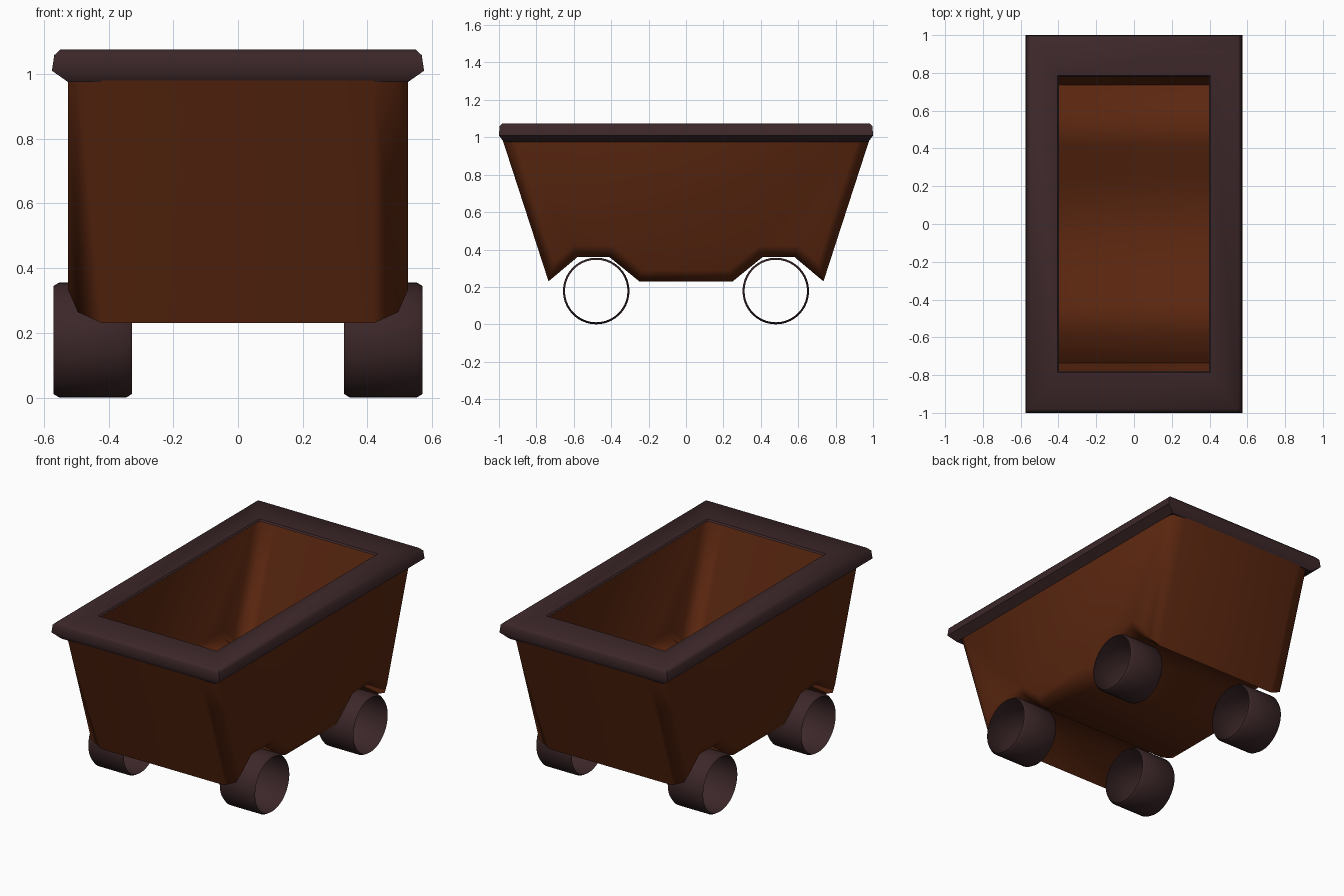
import bpy, bmesh, math

if "Cube" in bpy.data.objects:
    bpy.data.objects.remove(bpy.data.objects["Cube"])


def material(name, rgb):
    m = bpy.data.materials.new(name)
    m.diffuse_color = (*rgb, 1)
    m.use_nodes = True
    m.node_tree.nodes["Principled BSDF"].inputs["Base Color"].default_value = m.diffuse_color
    return m


rust = material("rust_brown", (0.105, 0.020, 0.005))
iron = material("dark_iron", (0.045, 0.020, 0.022))


def finish(bm, name, mat, angle):
    bmesh.ops.recalc_face_normals(bm, faces=bm.faces)
    me = bpy.data.meshes.new(name)
    bm.to_mesh(me)
    bm.free()
    me.materials.append(mat)
    ob = bpy.data.objects.new(name, me)
    bpy.context.collection.objects.link(ob)
    bpy.ops.object.select_all(action='DESELECT')
    ob.select_set(True)
    bpy.context.view_layer.objects.active = ob
    bpy.ops.object.shade_smooth_by_angle(angle=math.radians(angle))
    return ob


def bridge(bm, rings, closed):
    """Join matching vertex rings with quads."""
    for a, b in zip(rings, rings[1:]):
        n = len(a)
        for i in range(n if closed else n - 1):
            j = (i + 1) % n
            bm.faces.new((a[i], a[j], b[j], b[i]))


# Tub: open-topped thin shell; side outline (y, z) with inset direction (dy, dz)
HALF = [(-0.98, 0.985, 1.05, 0.0), (-0.735, 0.23, 0.49, 1.71),
        (-0.58, 0.36, -0.36, 1.0), (-0.41, 0.36, 0.34, 1.0),
        (-0.25, 0.23, 0.34, 1.0)]
OUTLINE = HALF + [(-y, z, -dy, dz) for y, z, dy, dz in reversed(HALF)]
SECTIONS = [(0.42, 0.0), (0.495, 0.02), (0.525, 0.06)]   # x, inset
SECTIONS = [(-x, d) for x, d in reversed(SECTIONS)] + SECTIONS
bm = bmesh.new()
rings = [[bm.verts.new((x, y + dy * d, z + dz * d)) for y, z, dy, dz in OUTLINE]
         for x, d in SECTIONS]
bridge(bm, rings, False)
bm.faces.new(rings[0])
bm.faces.new(rings[-1])
finish(bm, "tub", rust, 60)

# Rim: rectangular frame swept from half-width, half-length, height
RIM = [(0.525, 0.975, 0.975), (0.575, 1.0, 1.01), (0.568, 0.997, 1.058),
       (0.55, 0.982, 1.075), (0.405, 0.785, 1.075), (0.397, 0.777, 1.065)]
bm = bmesh.new()
rings = [[bm.verts.new((sx * x, sy * y, z))
          for sx, sy in ((-1, -1), (1, -1), (1, 1), (-1, 1))] for x, y, z in RIM]
bridge(bm, rings + rings[:1], True)
finish(bm, "rim", iron, 50)

# Wheels: open tubes with chamfered ends
WHEEL = [(0.328, 0.167), (0.346, 0.178), (0.552, 0.178), (0.570, 0.167)]
for side, sx in (("left", -1), ("right", 1)):
    for end, yc in (("front", -0.48), ("rear", 0.48)):
        bm = bmesh.new()
        rings = [[bm.verts.new((sx * x, yc + r * math.cos(k * math.tau / 40),
                                0.178 + r * math.sin(k * math.tau / 40)))
                  for k in range(40)] for x, r in WHEEL]
        bridge(bm, rings, True)
        finish(bm, f"{end}_{side}_wheel", iron, 50)
